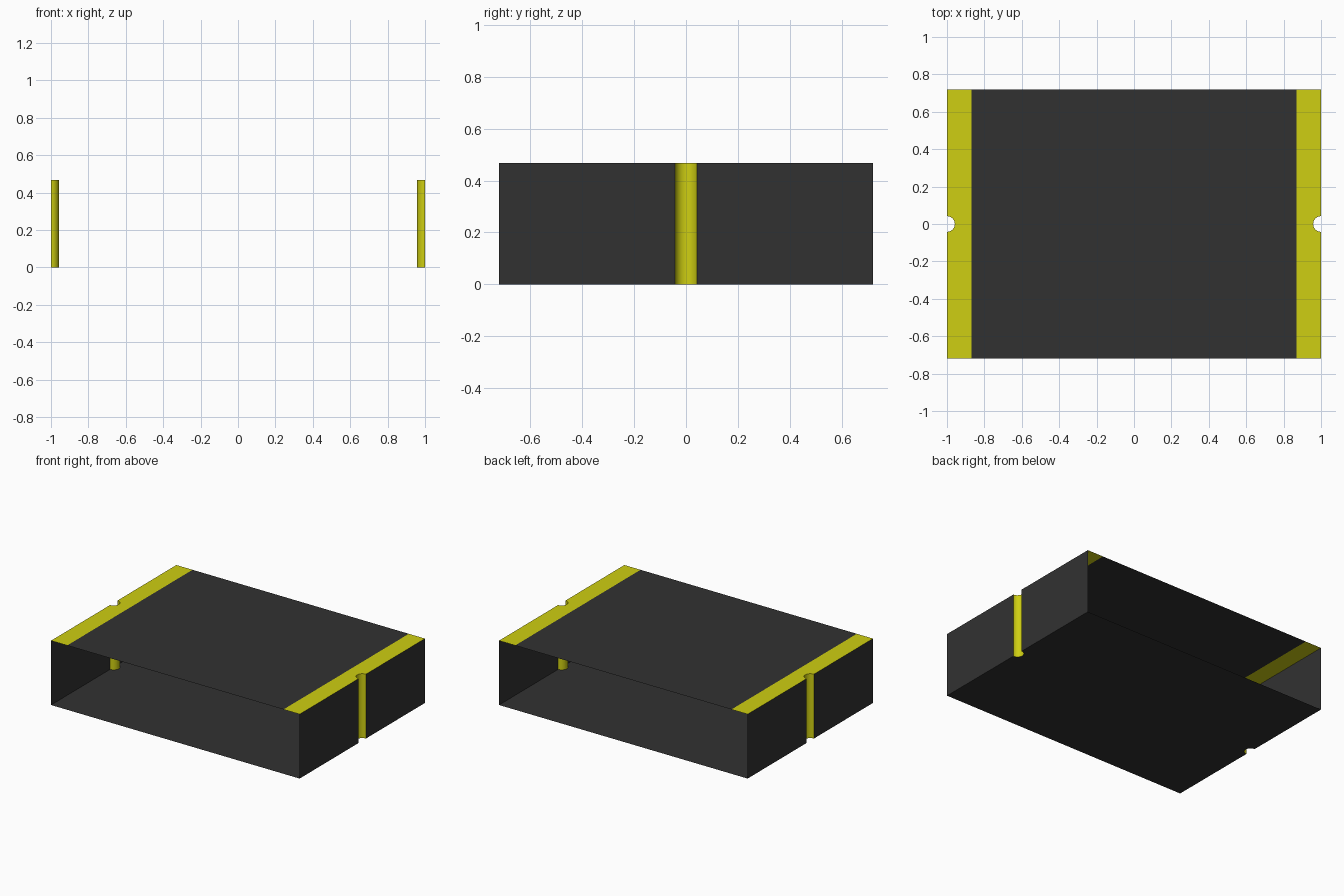
import bpy, bmesh, math

cube = bpy.data.objects.get("Cube")
if cube:
    bpy.data.objects.remove(cube, do_unlink=True)

HALF_X, HALF_Y, HEIGHT = 1.0, 0.72, 0.468
STRIP_X, GROOVE_R, SEGMENTS = 0.87, 0.042, 16


def make_material(name, color):
    mat = bpy.data.materials.new(name)
    mat.use_nodes = True
    mat.diffuse_color = color
    mat.node_tree.nodes["Principled BSDF"].inputs["Base Color"].default_value = color
    return mat


dark = make_material("dark grey", (0.031, 0.031, 0.031, 1))
yellow = make_material("yellow", (0.62, 0.62, 0.006, 1))


def build(name, faces, mat, smooth=False):
    """Make one object from a list of polygons, welding shared corners."""
    bm = bmesh.new()
    for points in faces:
        bm.faces.new([bm.verts.new(p) for p in points])
    bmesh.ops.remove_doubles(bm, verts=bm.verts[:], dist=0.0001)
    for face in bm.faces:
        face.smooth = smooth
    mesh = bpy.data.meshes.new(name)
    bm.to_mesh(mesh)
    bm.free()
    mesh.materials.append(mat)
    obj = bpy.data.objects.new(name, mesh)
    bpy.context.collection.objects.link(obj)
    return obj


def groove_arc(side):
    """Half-circle notch in an end, running counter-clockwise from above."""
    arc = []
    for i in range(SEGMENTS + 1):
        a = math.pi * i / SEGMENTS
        arc.append((side * (HALF_X - GROOVE_R * math.sin(a)),
                    -side * GROOVE_R * math.cos(a)))
    return arc


def end_outline(side):
    """One notched end edge from corner to corner."""
    x = side * HALF_X
    return [(x, -side * HALF_Y)] + groove_arc(side) + [(x, side * HALF_Y)]


def at_height(points, z):
    return [(x, y, z) for x, y in points]


def wall(p, q):
    return [(*p, 0), (*q, 0), (*q, HEIGHT), (*p, HEIGHT)]


# Top panel between the terminals
panel = [(-STRIP_X, -HALF_Y), (STRIP_X, -HALF_Y), (STRIP_X, HALF_Y), (-STRIP_X, HALF_Y)]
build("top_panel", [at_height(panel, HEIGHT)], dark)

# Notched floor, facing down
floor = end_outline(1) + end_outline(-1)
build("floor_panel", [at_height(floor[::-1], 0)], dark)

# Terminal strips, end walls and contact grooves; front and back stay open
for side, label in ((1, "left"), (-1, "right")):
    edge = end_outline(side)
    strip = edge + [(side * STRIP_X, side * HALF_Y), (side * STRIP_X, -side * HALF_Y)]
    build(label + "_terminal_strip", [at_height(strip, HEIGHT)], yellow)
    build(label + "_end_wall", [wall(edge[0], edge[1]), wall(edge[-2], edge[-1])], dark)
    arc = groove_arc(side)
    build(label + "_contact_groove", [wall(p, q) for p, q in zip(arc, arc[1:])], yellow, True)
